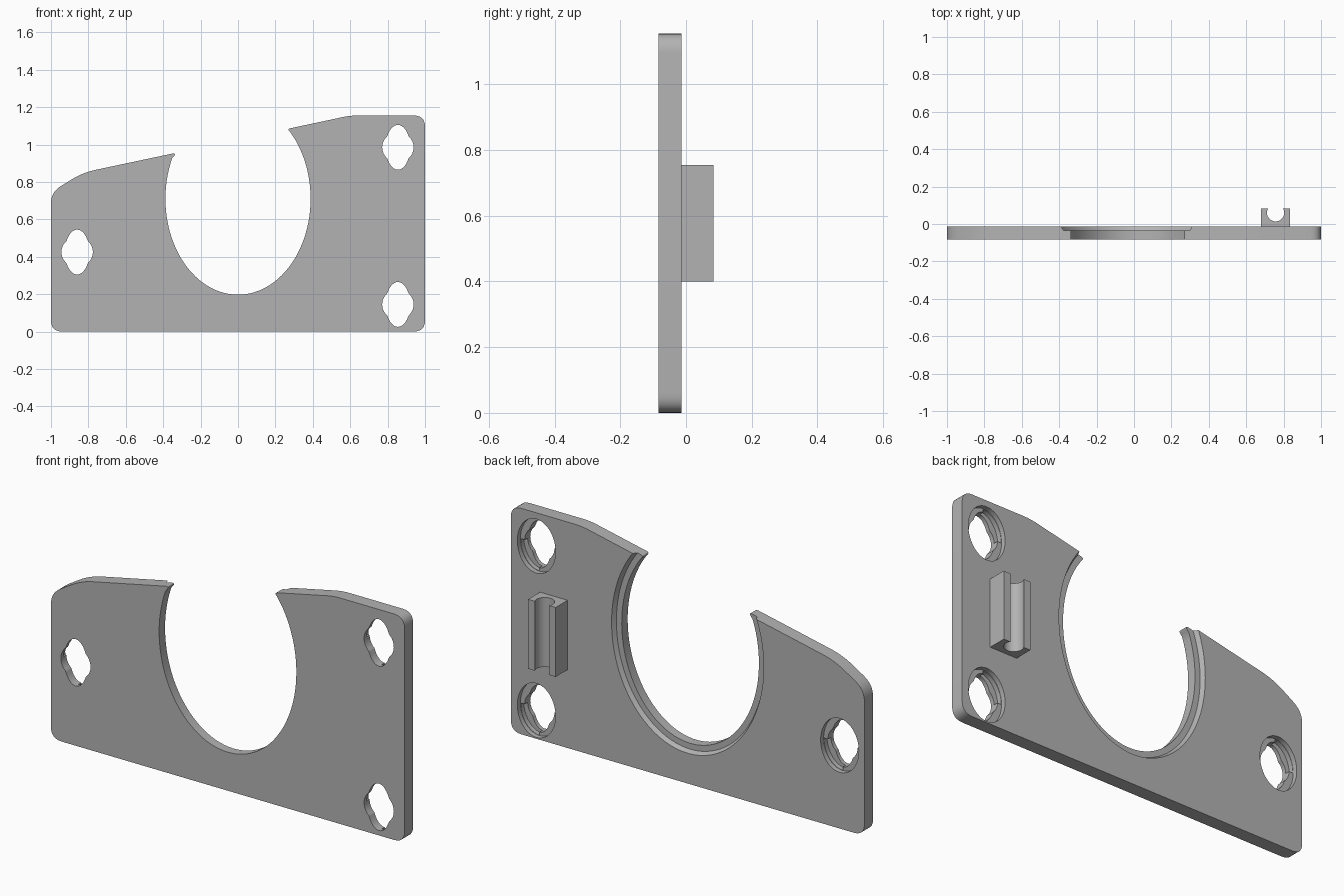
import bpy, bmesh, math
from mathutils import Vector

cube = bpy.data.objects.get("Cube")
if cube:
    bpy.data.objects.remove(cube, do_unlink=True)

FRONT, BACK = -0.083, -0.013      # plate faces along y
BORE = (0, 0.71, 0.388, 0.513)    # centre x, z and radii of the big opening

grey = bpy.data.materials.new("plain_grey")
grey.use_nodes = True
grey.diffuse_color = (0.45, 0.45, 0.45, 1)
grey.node_tree.nodes["Principled BSDF"].inputs["Base Color"].default_value = grey.diffuse_color


def loft(name, rings):
    """Solid skinned through rings of 3D points, capped at both ends."""
    bm = bmesh.new()
    rows = [[bm.verts.new(p) for p in ring] for ring in rings]
    for a, b in zip(rows, rows[1:]):
        for i in range(len(a)):
            j = (i + 1) % len(a)
            bm.faces.new((a[i], a[j], b[j], b[i]))
    bm.faces.new(rows[0])
    bm.faces.new(rows[-1])
    bmesh.ops.recalc_face_normals(bm, faces=bm.faces[:])
    mesh = bpy.data.meshes.new(name)
    bm.to_mesh(mesh)
    bm.free()
    mesh.materials.append(grey)
    ob = bpy.data.objects.new(name, mesh)
    bpy.context.collection.objects.link(ob)
    return ob


def at_y(points, y):
    return [(x, y, z) for x, z in points]


def slab(name, points, y0, y1):
    return loft(name, [at_y(points, y0), at_y(points, y1)])


def arc(cx, cz, rx, rz, a0, a1, n):
    angles = [math.radians(a0 + (a1 - a0) * i / n) for i in range(n + 1)]
    return [(cx + rx * math.cos(a), cz + rz * math.sin(a)) for a in angles]


def ellipse(cx, cz, rx, rz, n=64):
    return arc(cx, cz, rx, rz, 0, 360, n)[:-1]


def fillet(corners, steps=6):
    """Round every corner (x, z, setback) with a short curve."""
    out = []
    for i, (x, z, d) in enumerate(corners):
        p = Vector((x, z))
        if d == 0:
            out.append((x, z))
            continue
        a = p + (Vector(corners[i - 1][:2]) - p).normalized() * d
        b = p + (Vector(corners[(i + 1) % len(corners)][:2]) - p).normalized() * d
        for k in range(steps + 1):
            t = k / steps
            out.append(tuple(a * (1 - t) ** 2 + p * 2 * t * (1 - t) + b * t * t))
    return out


def keyhole(cx, cz, n=72):
    """Union of a tall and a wide oval."""
    pts = []
    for i in range(n):
        a = 2 * math.pi * i / n
        c, s = math.cos(a), math.sin(a)
        r = max(1 / math.hypot(c / rx, s / rz) for rx, rz in ((0.065, 0.12), (0.084, 0.08)))
        pts.append((cx + r * c, cz + r * s))
    return pts


# Plate outline with the open bore
bore_edge = arc(*BORE, 44, -205, 72)
corners = [(-1, 0, 0.06), (1, 0, 0.06), (1, 1.155, 0.06), (0.6, 1.155, 0.04), (0.262, 1.083, 0.02)]
corners += [(x, z, 0) for x, z in bore_edge]
corners += [(-0.325, 0.957, 0.03), (-0.83, 0.85, 0.07), (-1, 0.745, 0.06)]
plate = slab("plate", fillet(corners), FRONT, BACK)

# Sloped recess around the bore on the back
x, z, rx, rz = BORE
cutters = [loft("recess_cutter", [
    at_y(ellipse(x, z, rx + g, rz + g, 128), y) for g, y in ((0.03, -0.035), (0.042, BACK), (0.042, 0.02))])]

# Twist-lock holes: front opening, back counterbore, deeper opposite quarters
for x, z in ((0.855, 0.985), (0.855, 0.145), (-0.86, 0.425)):
    cutters.append(slab("hole_cutter", keyhole(x, z), FRONT - 0.05, 0.05))
    cutters.append(slab("counterbore_cutter", ellipse(x, z, 0.108, 0.138), -0.038, 0.05))
    for start in (-90, 90):
        quarter = [(x, z)] + arc(x, z, 0.106, 0.136, start, start + 90, 16)
        cutters.append(slab("quarter_cutter", quarter, -0.062, 0.03))

for c in cutters:
    c.hide_render = True
    mod = plate.modifiers.new("cut", 'BOOLEAN')
    mod.operation, mod.solver, mod.object = 'DIFFERENCE', 'EXACT', c

# Bake the cuts and drop the cutters
bpy.context.view_layer.update()
graph = bpy.context.evaluated_depsgraph_get()
baked = bpy.data.meshes.new_from_object(plate.evaluated_get(graph))
plate.modifiers.clear()
plate.data = baked
baked.materials.clear()
baked.materials.append(grey)
for c in cutters:
    bpy.data.objects.remove(c, do_unlink=True)

# Clip block with a round snap channel, open to the back
cx, cy, top = 0.757, 0.06, 0.083
half, slot = 0.078, 0.04
channel = arc(cx, cy, 0.046, 0.046, 30, -210, 28)
profile = [(cx - half, BACK), (cx + half, BACK), (cx + half, top), (cx + slot, top)]
profile += channel + [(cx - slot, top), (cx - half, top)]
clip = loft("clip_block", [[(px, py, h) for px, py in profile] for h in (0.4, 0.755)])

# Smooth curved walls, sharp edges
for ob in (plate, clip):
    bpy.ops.object.select_all(action='DESELECT')
    ob.select_set(True)
    bpy.context.view_layer.objects.active = ob
    bpy.ops.object.shade_smooth_by_angle(angle=math.radians(25))
